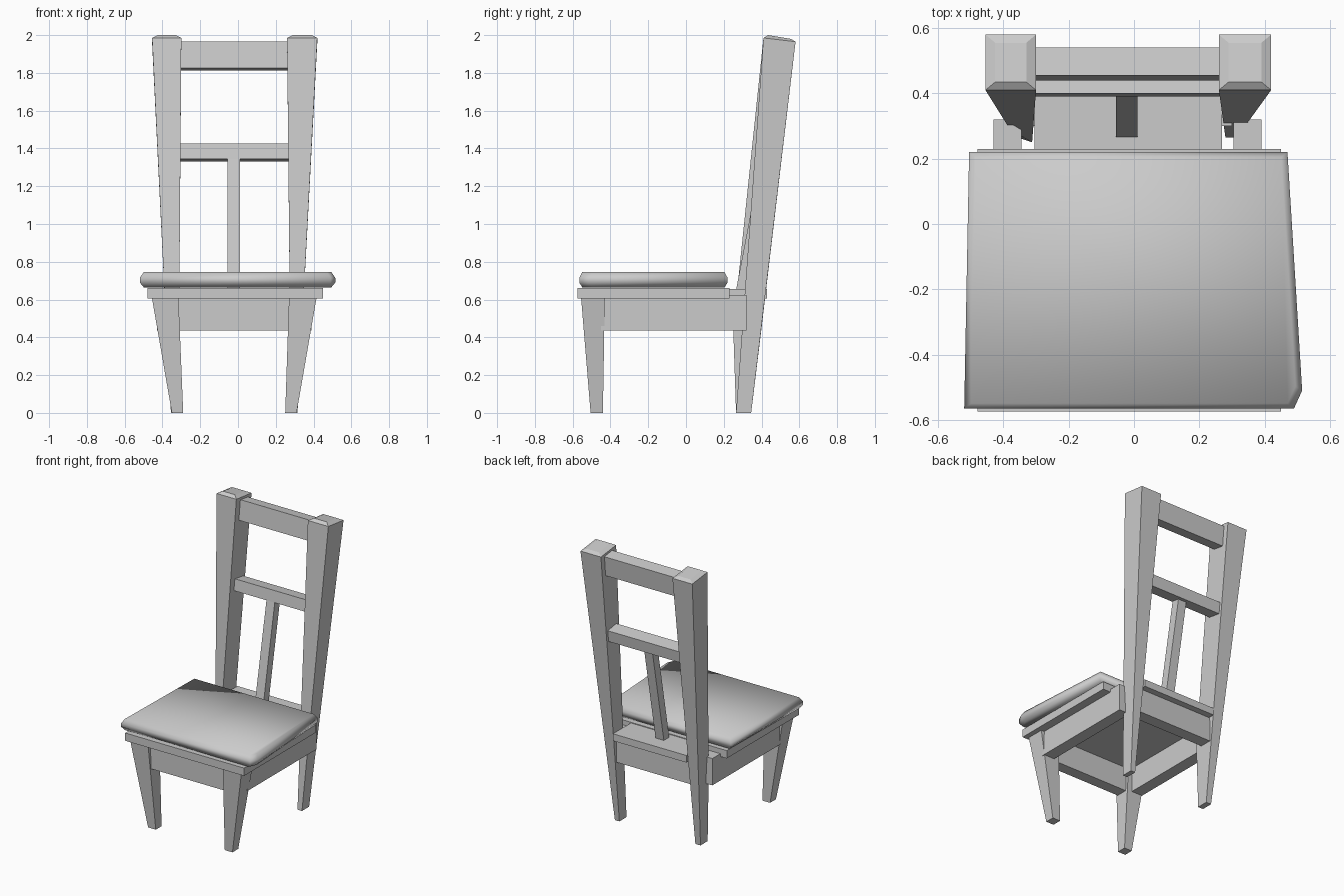
import bpy
import bmesh

default_cube = bpy.data.objects.get("Cube")
if default_cube:
    bpy.data.objects.remove(default_cube, do_unlink=True)

# One plain grey for the whole chair
GREY = (0.6, 0.6, 0.6, 1.0)
grey = bpy.data.materials.new("plain_grey")
grey.use_nodes = True
grey.diffuse_color = GREY
grey.node_tree.nodes["Principled BSDF"].inputs["Base Color"].default_value = GREY


def rect(x_range, y_range, front_z, back_z=None):
    """Four corners of a rectangular section; the back edge may sit lower or higher."""
    back_z = front_z if back_z is None else back_z
    (left, right), (front, back) = x_range, y_range
    return [(left, front, front_z), (right, front, front_z),
            (right, back, back_z), (left, back, back_z)]


def loft(name, rings, smooth=False):
    """Skin stacked sections from bottom to top and close both ends."""
    bm = bmesh.new()
    loops = [[bm.verts.new(corner) for corner in ring] for ring in rings]
    count = len(loops[0])
    for low, high in zip(loops, loops[1:]):
        for i in range(count):
            j = (i + 1) % count
            bm.faces.new((low[i], low[j], high[j], high[i]))
    bm.faces.new(list(reversed(loops[0])))
    bm.faces.new(loops[-1])
    bmesh.ops.recalc_face_normals(bm, faces=bm.faces)
    for face in bm.faces:
        face.smooth = smooth
    mesh = bpy.data.meshes.new(name)
    bm.to_mesh(mesh)
    bm.free()
    mesh.materials.append(grey)
    part = bpy.data.objects.new(name, mesh)
    bpy.context.collection.objects.link(part)
    return part


def box(name, x_range, y_range, z_range):
    return loft(name, [rect(x_range, y_range, z) for z in z_range])


# Heights shared by several parts
APRON_BOTTOM, APRON_TOP, SEAT_TOP = 0.435, 0.605, 0.66

# Tapered front legs
for side, foot, head in (("right", (-0.35, -0.29), (-0.455, -0.315)),
                         ("left", (0.25, 0.31), (0.27, 0.415))):
    loft("front_leg_" + side, [rect(foot, (-0.505, -0.44), 0),
                               rect(head, (-0.555, -0.43), APRON_TOP)])

# Back posts run from the floor to the chamfered tops
for side, foot, head in (("right", (-0.355, -0.315), (-0.455, -0.3)),
                         ("left", (0.28, 0.315), (0.26, 0.42))):
    cap = (head[0] + 0.03, head[1] - 0.03)
    rings = [rect(foot, (0.265, 0.345), 0),
             rect(head, (0.41, 0.58), 1.985, 1.965),
             rect(cap, (0.435, 0.555), 2.0, 1.98)]
    if side == "right":
        # The inner front corner bulges forward beside the apron
        rings.insert(1, [(-0.38, 0.29, 0.45), (-0.312, 0.25, 0.45),
                         (-0.312, 0.4, 0.45), (-0.38, 0.4, 0.45)])
    loft("back_post_" + side, rings)

# Aprons below the seat
apron_z = (APRON_BOTTOM, APRON_TOP)
box("front_apron", (-0.33, 0.3), (-0.53, -0.45), apron_z)
box("back_apron", (-0.33, 0.3), (0.3, 0.385), apron_z)
for side, x_range in (("right", (-0.43, -0.345)), ("left", (0.305, 0.39))):
    box("side_apron_" + side, x_range, (-0.45, 0.32), (APRON_BOTTOM, 0.625))

# Seat board and the ledge behind it
box("seat_board", (-0.48, 0.45), (-0.575, 0.23), (APRON_TOP, SEAT_TOP))
box("back_ledge", (-0.305, 0.27), (0.22, 0.43), (APRON_TOP, 0.655))

# Soft cushion, slightly wider at the front
outline = [(-0.52, -0.565), (0.49, -0.565), (0.515, -0.51), (0.47, 0.22), (-0.505, 0.22)]


def cushion_ring(scale, z):
    middle = -0.17
    return [(x * scale, middle + (y - middle) * scale, z) for x, y in outline]


loft("seat_cushion", [cushion_ring(0.96, 0.665), cushion_ring(1.0, 0.69),
                      cushion_ring(1.0, 0.715), cushion_ring(0.96, 0.745)], smooth=True)

# Leaning back rest: two rails and a centre slat
rail_x = (-0.33, 0.3)
loft("middle_rail", [rect(rail_x, (0.39, 0.485), 1.345, 1.33),
                     rect(rail_x, (0.4, 0.495), 1.425, 1.41)])
loft("top_rail", [rect(rail_x, (0.44, 0.525), 1.825, 1.812),
                  rect(rail_x, (0.455, 0.54), 1.965, 1.952)])
slat_x = (-0.055, 0.01)
loft("centre_slat", [rect(slat_x, (0.265, 0.325), 0.65),
                     rect(slat_x, (0.4, 0.46), 1.36)])
